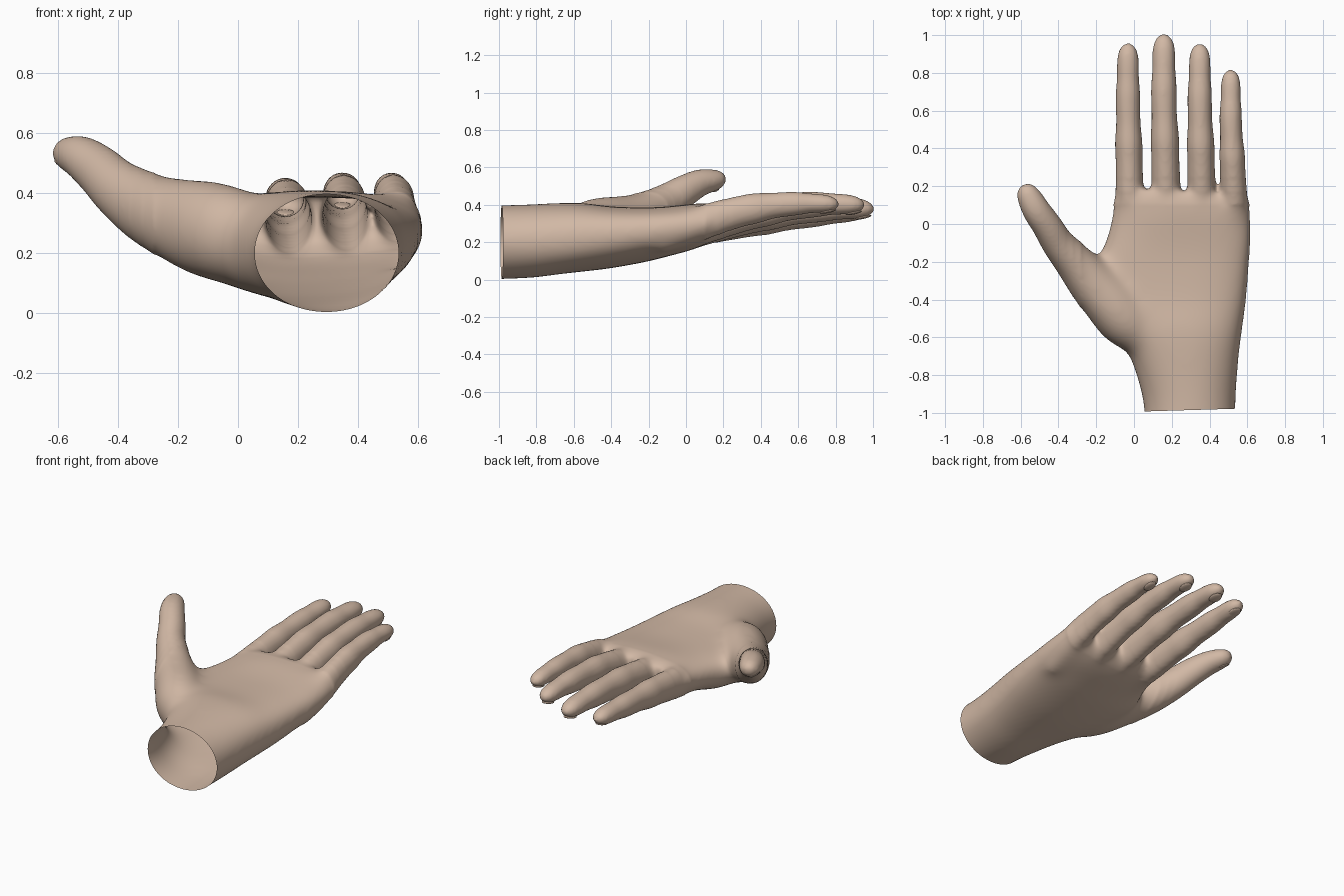
import bpy, bmesh, math
from mathutils import Vector, Matrix

if "Cube" in bpy.data.objects:
    bpy.data.objects.remove(bpy.data.objects["Cube"])

SIDES = 28
skin = bpy.data.materials.new("skin tan")
skin.diffuse_color = (0.64, 0.48, 0.375, 1)
skin.use_nodes = True
skin.node_tree.nodes["Principled BSDF"].inputs["Base Color"].default_value = skin.diffuse_color


def refine(rows, n=4):
    """Catmull-Rom resampling of rows of numbers."""
    out = []
    for i in range(len(rows) - 1):
        a, b = rows[max(i - 1, 0)], rows[i]
        c, d = rows[i + 1], rows[min(i + 2, len(rows) - 1)]
        for k in range(n):
            t = k / n
            out.append([0.5 * (2 * q + (r - p) * t + (2 * p - 5 * q + 4 * r - s) * t * t
                               + (3 * q - p - 3 * r + s) * t ** 3)
                        for p, q, r, s in zip(a, b, c, d)])
    out.append(list(rows[-1]))
    return out


def loft(bm, rings):
    """Closed skin through rings of points."""
    vs = [[bm.verts.new(p) for p in ring] for ring in rings]
    faces = []
    for a, b in zip(vs, vs[1:]):
        for i in range(len(a)):
            j = (i + 1) % len(a)
            faces.append(bm.faces.new((a[i], a[j], b[j], b[i])))
    faces.append(bm.faces.new(vs[0][::-1]))
    faces.append(bm.faces.new(vs[-1]))
    bmesh.ops.recalc_face_normals(bm, faces=faces)


def tube(bm, rows):
    """Loft along a path; each row is x, y, z, half width, half thickness."""
    rings = []
    for i, r in enumerate(rows):
        p = Vector(r[:3])
        t = (Vector(rows[min(i + 1, len(rows) - 1)][:3]) - Vector(rows[max(i - 1, 0)][:3])).normalized()
        side = t.cross(Vector((0, 0, 1))).normalized()
        up = side.cross(t)
        rings.append([p + side * r[3] * math.cos(a) + up * r[4] * math.sin(a)
                      for a in (2 * math.pi * k / SIDES for k in range(SIDES))])
    loft(bm, rings)


bm = bmesh.new()

# Wrist and palm: y, x min, x max, z min, z max, depth of the palm hollow
palm = [(-1.20, .055, .54, 0, .40, 0), (-.97, .05, .54, 0, .40, 0),
        (-.80, .01, .55, .01, .405, 0), (-.68, -.035, .56, .027, .41, 0),
        (-.55, -.10, .577, .042, .42, .01), (-.40, -.16, .598, .06, .425, .035),
        (-.20, -.19, .615, .097, .425, .04), (-.08, -.15, .624, .128, .422, .03),
        (.04, -.12, .624, .16, .418, .012), (.12, -.107, .618, .195, .412, .005),
        (.175, -.085, .60, .245, .385, 0)]
rings = []
for y, x0, x1, z0, z1, dip in refine(palm):
    e = .85 if y > -.6 else min(1, .85 + (-.6 - y) * .5)
    ring = []
    for k in range(40):
        a = 2 * math.pi * k / 40
        c, s = math.cos(a), math.sin(a)
        u = math.copysign(abs(c) ** e, c)
        w = math.copysign(abs(s) ** e, s)
        x = (x0 + x1) / 2 + (x1 - x0) / 2 * u
        z = (z0 + z1) / 2 + (z1 - z0) / 2 * w
        if s > 0:
            z -= dip * (1 - u * u)
        ring.append((x, y * (1 - .35 * (x - .2)) if y > 0 else y, z))
    rings.append(ring)
loft(bm, rings)

# Fingers: root x, tip x, root and tip half width, tip y, z at root, middle, tip
fingers = [(-.020, -.032, .080, .055, .957, .298, .340, .364),
           (.174, .158, .083, .058, 1.005, .310, .372, .376),
           (.362, .348, .082, .054, .955, .318, .392, .397),
           (.535, .512, .077, .049, .817, .330, .398, .401)]
# Shared finger profile: distance along, width factor (knuckles swell, tip rounds)
profile = [(-.2, .7), (0, .92), (.15, 1), (.25, .99), (.36, 1), (.45, 1.05), (.56, .98), (.66, 1.02),
           (.73, 1.04), (.81, .98), (.88, 1), (.93, .96), (.965, .80), (.988, .52), (1, .2)]
nails = []
for xr, xt, wr, wt, tip, za, zb, zc in fingers:
    rows = []
    for t, f in profile:
        v = (t - .2) / .4
        z = za * (v - 1) * (v - 2) / 2 - zb * v * (v - 2) + zc * v * (v - 1) / 2
        w = (wr + (wt - wr) * max(t, 0)) * f
        rows.append((xr + (xt - xr) * max(0, min(1, t * 1.5)), tip * t, z, w, w * (1.3 - .45 * t * t)))
    tube(bm, refine(rows))
    nails.append((Vector((xt, tip - .058, zc - wt * .74)), Vector((0, 1, .2)), Vector((0, .2, -1)), wt * .62))

# Thumb with its fleshy base
thumb = [(.17, -.68, .22, .07, .09), (.06, -.59, .245, .12, .135), (-.04, -.51, .265, .15, .165),
         (-.13, -.41, .288, .145, .162),
         (-.22, -.31, .317, .13, .14), (-.31, -.205, .357, .108, .12), (-.40, -.105, .415, .087, .098),
         (-.46, -.01, .472, .079, .086), (-.515, .07, .515, .074, .073), (-.553, .14, .53, .065, .06),
         (-.573, .185, .535, .048, .044), (-.582, .208, .535, .02, .02)]
tube(bm, refine(thumb))
nails.append((Vector((-.577, .135, .489)), Vector((-.4, .9, .15)), Vector((-.5, -.1, -.85)), .04))

# Fuse all parts into one soft skin
mesh = bpy.data.meshes.new("hand_parts")
bm.to_mesh(mesh)
bm.free()
raw = bpy.data.objects.new("hand_parts", mesh)
bpy.context.collection.objects.link(raw)
rm = raw.modifiers.new("fuse", 'REMESH')
rm.mode = 'VOXEL'
rm.voxel_size = .011
sm = raw.modifiers.new("soften", 'SMOOTH')
sm.factor = .5
sm.iterations = 7
fused = bpy.data.meshes.new_from_object(raw.evaluated_get(bpy.context.evaluated_depsgraph_get()))
bpy.data.objects.remove(raw)

bm = bmesh.new()
bm.from_mesh(fused)

# Melt the thumb mound and finger roots into the palm
for y_max, x_min, repeats in ((.24, -.36, 8), (.17, -.32, 12), (.10, -.28, 55)):
    region = [v for v in bm.verts if v.co.y < y_max and v.co.x > x_min]
    for _ in range(repeats):
        bmesh.ops.smooth_vert(bm, verts=region, factor=.5, use_axis_x=True, use_axis_y=True, use_axis_z=True)

# Cut the wrist open
bmesh.ops.bisect_plane(bm, geom=bm.verts[:] + bm.edges[:] + bm.faces[:], plane_co=(.3, -.985, 0),
                       plane_no=Vector((.03, -1, 0)).normalized(), clear_outer=True)
for f in bm.faces:
    f.smooth = True
bm.to_mesh(fused)
bm.free()
fused.materials.clear()
fused.materials.append(skin)
bpy.context.collection.objects.link(bpy.data.objects.new("hand", fused))

# Nails: thin flattened domes on the back of each tip
for i, (pos, along, normal, w) in enumerate(nails):
    n = normal.normalized()
    side = along.cross(n).normalized()
    fwd = n.cross(side)
    m = Matrix((side, fwd, n)).transposed().to_4x4()
    m.translation = pos
    bm = bmesh.new()
    bmesh.ops.create_uvsphere(bm, u_segments=16, v_segments=8, radius=1,
                              matrix=m @ Matrix.Diagonal((w, .045, .009, 1)))
    for f in bm.faces:
        f.smooth = True
    me = bpy.data.meshes.new("nail")
    bm.to_mesh(me)
    bm.free()
    me.materials.append(skin)
    bpy.context.collection.objects.link(bpy.data.objects.new("nail_%d" % (i + 1), me))
